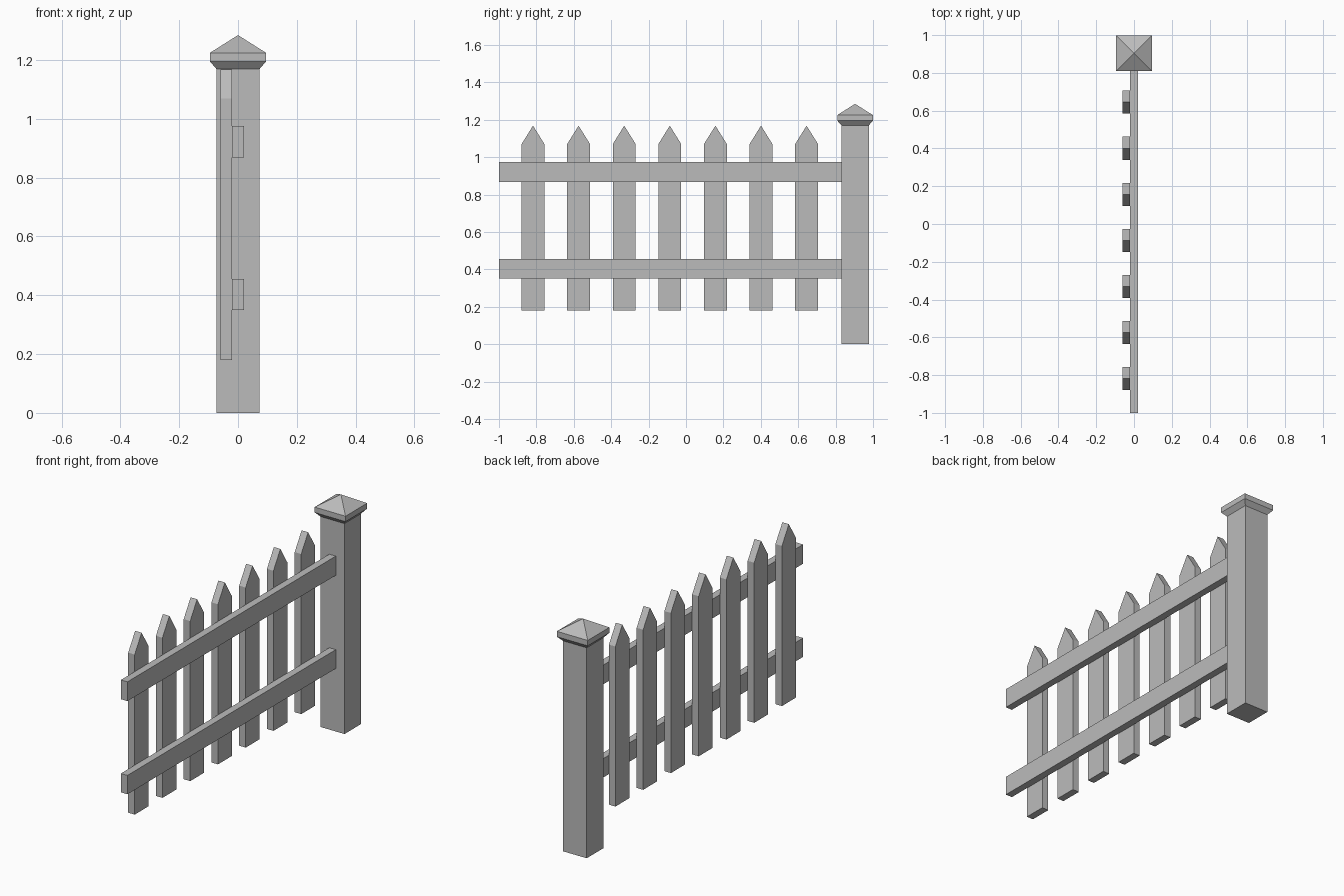
import bpy
import bmesh

cube = bpy.data.objects.get("Cube")
if cube:
    bpy.data.objects.remove(cube, do_unlink=True)

GREY = (0.5, 0.5, 0.5, 1.0)
paint = bpy.data.materials.new("plain grey")
paint.use_nodes = True
paint.diffuse_color = GREY
paint.node_tree.nodes["Principled BSDF"].inputs["Base Color"].default_value = GREY


def finish(name, bm):
    """Turn a bmesh into a flat shaded object."""
    bmesh.ops.recalc_face_normals(bm, faces=bm.faces)
    mesh = bpy.data.meshes.new(name)
    bm.to_mesh(mesh)
    bm.free()
    mesh.materials.append(paint)
    obj = bpy.data.objects.new(name, mesh)
    bpy.context.collection.objects.link(obj)
    return obj


def slab(name, outline, x0, x1):
    """Extrude a (y, z) outline from x0 to x1."""
    bm = bmesh.new()
    face = bm.faces.new([bm.verts.new((x0, y, z)) for y, z in outline])
    side = bmesh.ops.extrude_face_region(bm, geom=[face])["geom"]
    moved = [v for v in side if isinstance(v, bmesh.types.BMVert)]
    bmesh.ops.translate(bm, verts=moved, vec=(x1 - x0, 0, 0))
    return finish(name, bm)


def square_tower(name, cy, profile, apex=None):
    """Stack square rings given as (half width, z), closed by a point or a flat top."""
    bm = bmesh.new()
    rings = [[bm.verts.new((sx * h, cy + sy * h, z))
              for sx, sy in ((-1, -1), (1, -1), (1, 1), (-1, 1))]
             for h, z in profile]
    bm.faces.new(rings[0])
    for low, high in zip(rings, rings[1:]):
        for i in range(4):
            j = (i + 1) % 4
            bm.faces.new((low[i], low[j], high[j], high[i]))
    if apex is None:
        bm.faces.new(rings[-1])
    else:
        tip = bm.verts.new((0, cy, apex))
        for i in range(4):
            bm.faces.new((rings[-1][i], rings[-1][(i + 1) % 4], tip))
    return finish(name, bm)


# Post and its pyramid cap
POST_Y = 0.904
POST_HALF = 0.0735
CAP_HALF = 0.095
square_tower("post", POST_Y, [(POST_HALF, 0), (POST_HALF, 1.17)])
square_tower("post_cap", POST_Y,
             [(POST_HALF, 1.17), (CAP_HALF, 1.195), (CAP_HALF, 1.225)], apex=1.285)

# Two rails running into the post
for name, low, high in (("lower_rail", 0.35, 0.455), ("upper_rail", 0.868, 0.975)):
    end = POST_Y - POST_HALF
    slab(name, [(-1, low), (end, low), (end, high), (-1, high)], -0.02, 0.02)

# Pointed pickets fixed to one side of the rails
HALF = 0.061
for i in range(7):
    y = -0.818 + i * 0.2438
    slab(f"picket_{i + 1}",
         [(y - HALF, 0.18), (y + HALF, 0.18), (y + HALF, 1.07),
          (y, 1.168), (y - HALF, 1.07)], -0.06, -0.02)
